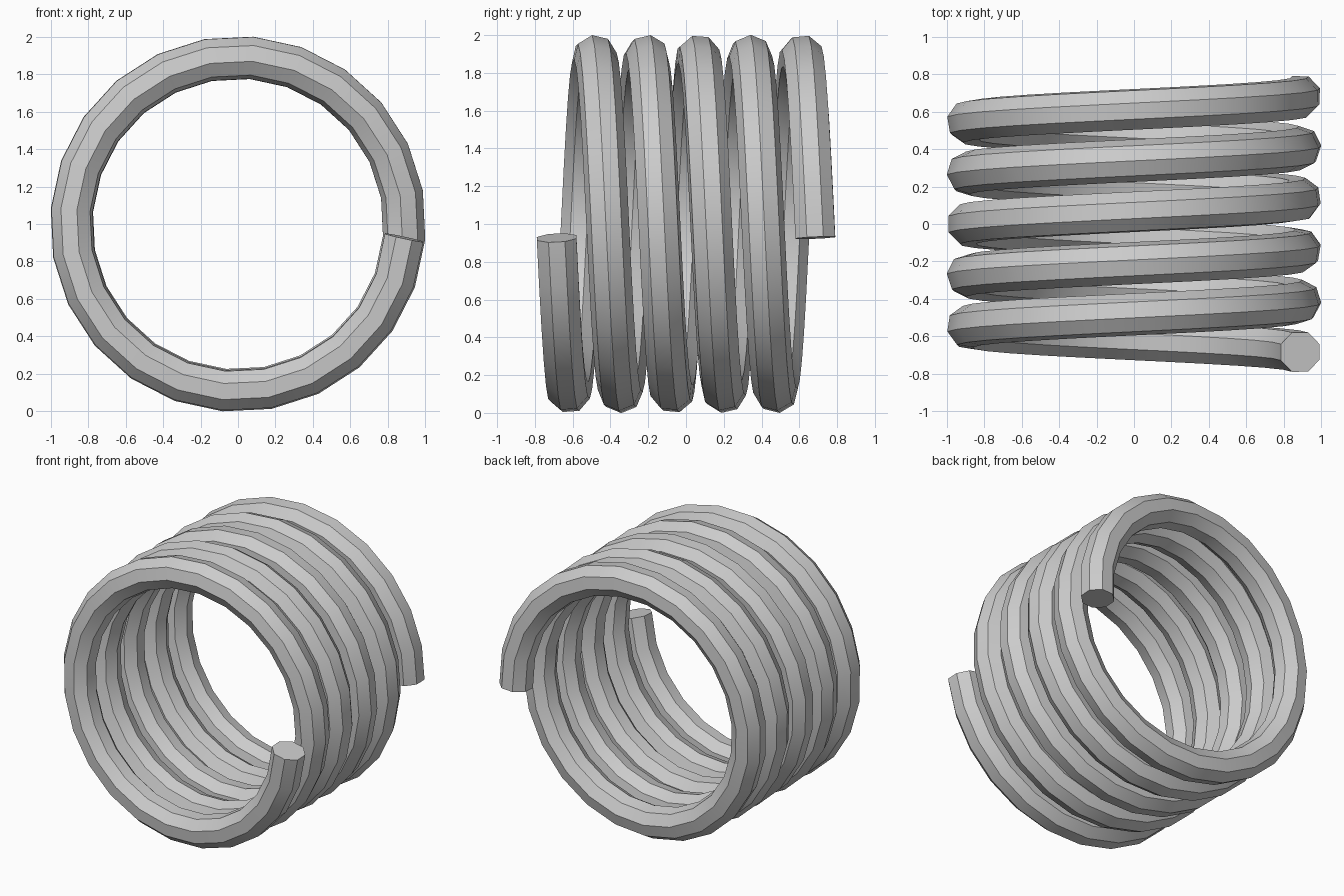
import bpy, bmesh
from math import radians, cos, sin, pi
from mathutils import Vector

cube = bpy.data.objects.get("Cube")
if cube:
    bpy.data.objects.remove(cube, do_unlink=True)

TURNS, STEPS, SIDES = 5, 24, 8
COIL_R, WIRE_R, LENGTH = 0.891, 0.1137, 1.37
START = radians(-4.7)

# Plain grey metal
steel = bpy.data.materials.new("light grey")
steel.use_nodes = True
grey = (0.6, 0.6, 0.6, 1)
steel.diffuse_color = grey
steel.node_tree.nodes["Principled BSDF"].inputs["Base Color"].default_value = grey

# Helix path along y, running from the front end to the back end
count = TURNS * STEPS
path = []
for i in range(count + 1):
    a = START - 2 * pi * i / STEPS
    path.append(Vector((COIL_R * cos(a), LENGTH * (i / count - 0.5), 1 + COIL_R * sin(a))))

# Sweep an octagon along the path, carrying its frame with the least twist
bm = bmesh.new()
rings = []
normal, last = None, None
for i, p in enumerate(path):
    before = (p - path[i - 1]).normalized() if i else Vector()
    after = (path[i + 1] - p).normalized() if i < count else Vector()
    tangent = (before + after).normalized()
    if last is None:
        normal = Vector((p.x, 0, p.z - 1))
    else:
        normal = last.rotation_difference(tangent) @ normal
    normal = (normal - tangent * normal.dot(tangent)).normalized()
    side = tangent.cross(normal)
    last = tangent
    ring = []
    for k in range(SIDES):
        a = 2 * pi * (k + 0.5) / SIDES
        ring.append(bm.verts.new(p + WIRE_R * (cos(a) * normal + sin(a) * side)))
    rings.append(ring)

for r, s in zip(rings, rings[1:]):
    for k in range(SIDES):
        n = (k + 1) % SIDES
        bm.faces.new((r[k], r[n], s[n], s[k]))

# Flat ends
bm.faces.new(rings[0])
bm.faces.new(rings[-1])
bmesh.ops.recalc_face_normals(bm, faces=bm.faces)

mesh = bpy.data.meshes.new("coil_spring")
bm.to_mesh(mesh)
bm.free()
mesh.materials.append(steel)
spring = bpy.data.objects.new("coil_spring", mesh)
bpy.context.collection.objects.link(spring)

# Smooth along the wire, crisp along its edges
bpy.ops.object.select_all(action='DESELECT')
spring.select_set(True)
bpy.context.view_layer.objects.active = spring
bpy.ops.object.shade_smooth_by_angle(angle=radians(30))
